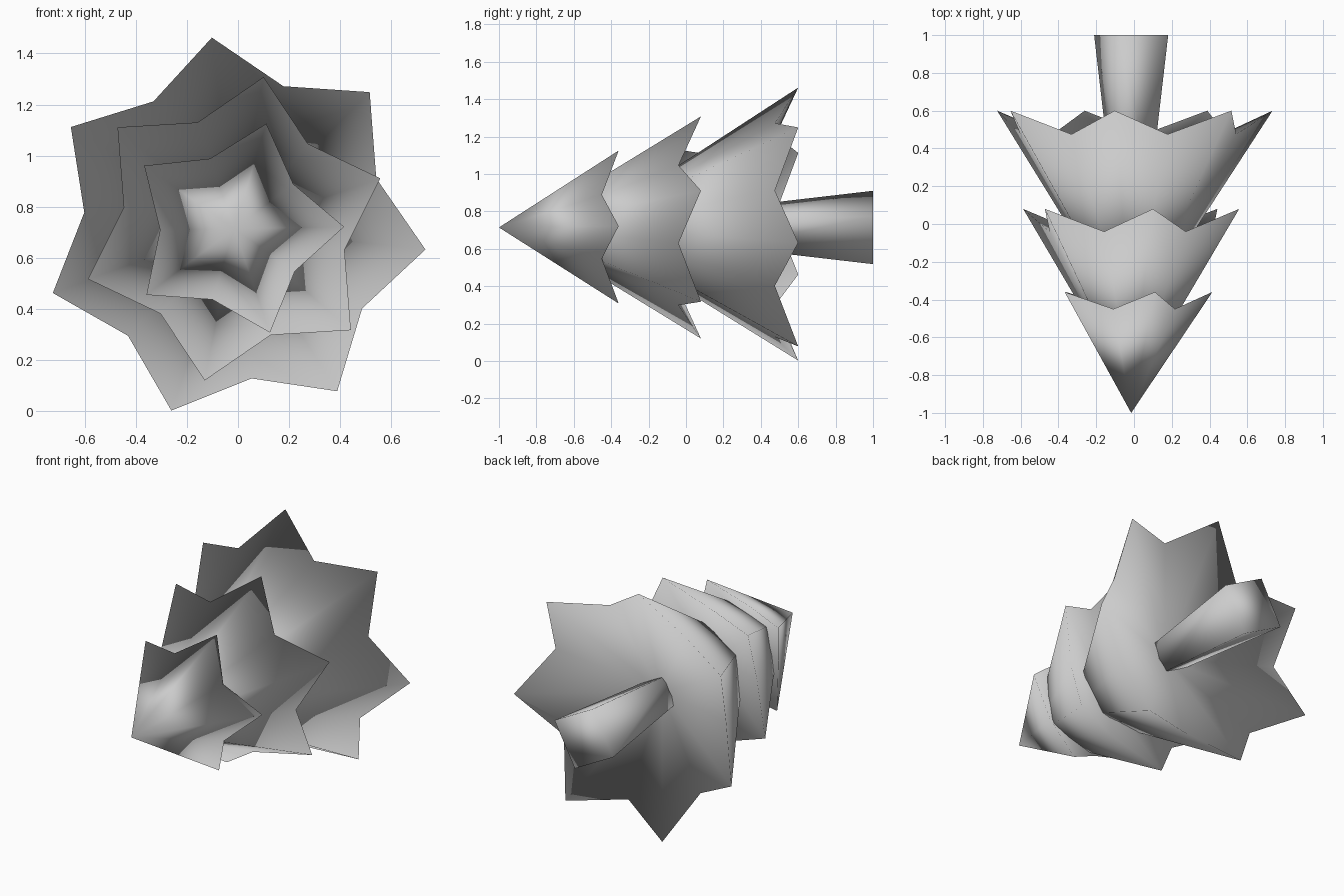
import bpy, bmesh
from math import cos, sin, pi, radians

cube = bpy.data.objects.get("Cube")
if cube:
    bpy.data.objects.remove(cube)

CX, CZ = -0.015, 0.714  # the axis of the tree runs along y

grey = bpy.data.materials.new("plain_grey")
grey.use_nodes = True
grey.diffuse_color = (0.6, 0.6, 0.6, 1)
grey.node_tree.nodes["Principled BSDF"].inputs["Base Color"].default_value = (0.6, 0.6, 0.6, 1)


def finish(name, bm):
    bmesh.ops.recalc_face_normals(bm, faces=bm.faces)
    for f in bm.faces:
        f.smooth = True
    mesh = bpy.data.meshes.new(name)
    bm.to_mesh(mesh)
    bm.free()
    mesh.materials.append(grey)
    obj = bpy.data.objects.new(name, mesh)
    bpy.context.collection.objects.link(obj)
    return obj


def polar(bm, radius, angle, y):
    return bm.verts.new((CX + radius * cos(angle), y, CZ + radius * sin(angle)))


def star_tier(name, points, phase, tip, notch, front_y, back_y):
    """Star-rimmed cone with a hollowed back; tip and notch are (radius, y)."""
    bm = bmesh.new()
    front = bm.verts.new((CX, front_y, CZ))
    back = bm.verts.new((CX, back_y, CZ))
    rim = []
    for i in range(2 * points):
        radius, y = notch if i % 2 else tip
        rim.append(polar(bm, radius, radians(phase) + i * pi / points, y))
    for i, a in enumerate(rim):
        b = rim[(i + 1) % len(rim)]
        bm.faces.new((front, a, b))
        bm.faces.new((back, b, a))
    return finish(name, bm)


def trunk(name, sides, phase, inner, outer):
    """Tapered prism between two (radius, y) ends."""
    bm = bmesh.new()
    rings = [[polar(bm, r, radians(phase) + i * 2 * pi / sides, y) for i in range(sides)]
             for r, y in (inner, outer)]
    for i in range(sides):
        j = (i + 1) % sides
        bm.faces.new((rings[0][i], rings[0][j], rings[1][j], rings[1][i]))
    for ring in rings:
        bm.faces.new(ring)
    return finish(name, bm)


# Foliage, from the tip to the base
star_tier("top_foliage", 5, 1, (0.43, -0.36), (0.29, -0.45), -1.0, -0.62)
star_tier("middle_foliage", 6, 19, (0.605, 0.08), (0.44, -0.04), -0.89, -0.25)
star_tier("lower_foliage", 7, -6.2, (0.753, 0.6), (0.59, 0.475), -0.55, 0.25)

# Square trunk, widening to its foot
trunk("trunk", 4, 17, (0.11, 0.22), (0.205, 1.0))
